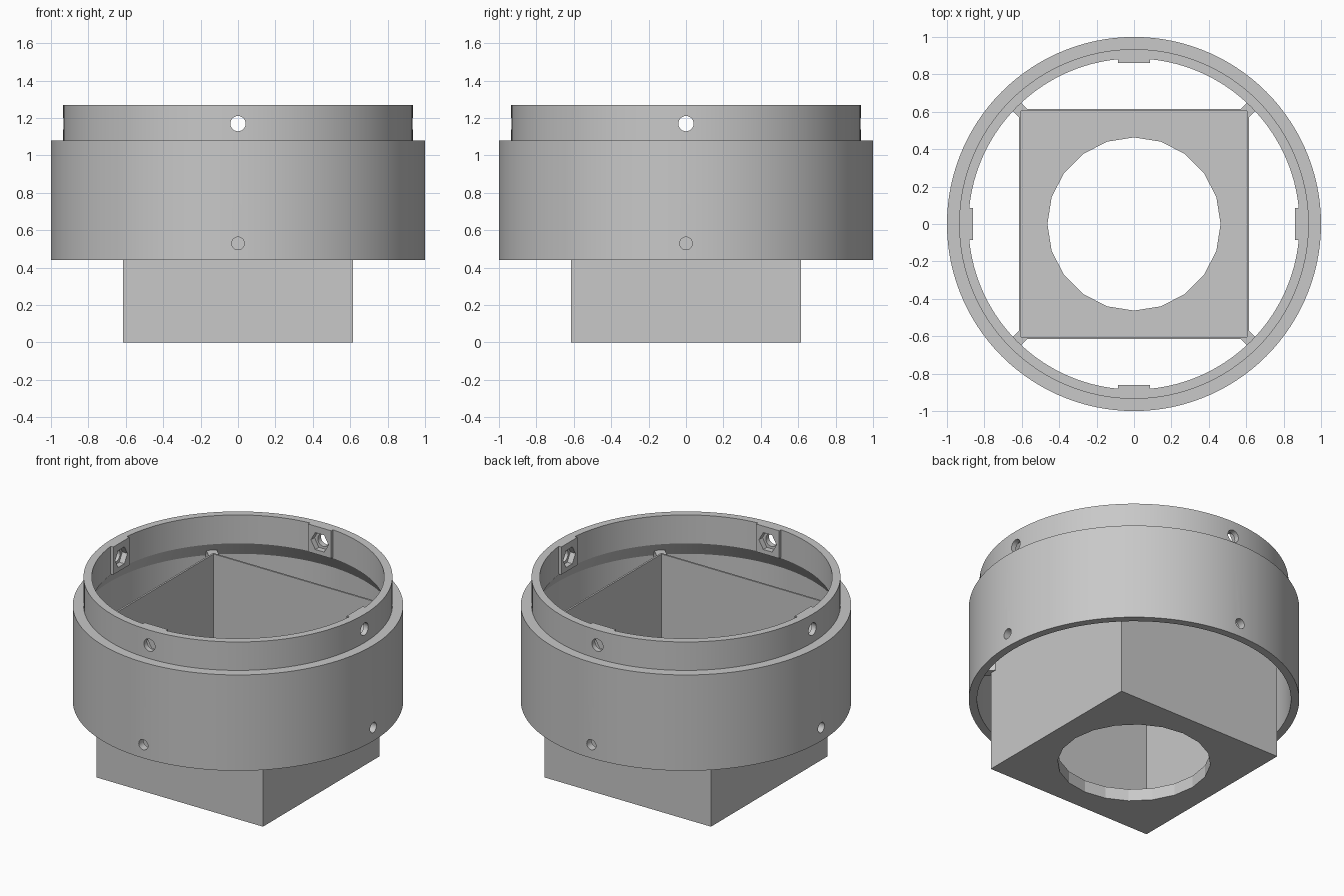
import bpy, bmesh
from math import pi, radians
from mathutils import Matrix, Vector

if "Cube" in bpy.data.objects:
    bpy.data.objects.remove(bpy.data.objects["Cube"], do_unlink=True)

grey = bpy.data.materials.new("plain_grey")
grey.use_nodes = True
colour = (0.58, 0.58, 0.58, 1)
grey.diffuse_color = colour
grey.node_tree.nodes["Principled BSDF"].inputs["Base Color"].default_value = colour


def finish(name, bm):
    bmesh.ops.recalc_face_normals(bm, faces=bm.faces)
    mesh = bpy.data.meshes.new(name)
    bm.to_mesh(mesh)
    bm.free()
    mesh.materials.append(grey)
    obj = bpy.data.objects.new(name, mesh)
    bpy.context.collection.objects.link(obj)
    return obj


def select(obj):
    bpy.ops.object.select_all(action='DESELECT')
    obj.select_set(True)
    bpy.context.view_layer.objects.active = obj


def boolean(obj, tool, operation):
    tool.hide_render = True
    mod = obj.modifiers.new(operation.lower(), 'BOOLEAN')
    mod.object, mod.operation, mod.solver = tool, operation, 'EXACT'
    select(obj)
    bpy.ops.object.modifier_apply(modifier=mod.name)
    bpy.data.objects.remove(tool, do_unlink=True)


def add_box(bm, low, high, turn=Matrix()):
    low, high = Vector(low), Vector(high)
    place = Matrix.Translation((low + high) / 2) @ Matrix.Diagonal((*(high - low), 1))
    bmesh.ops.create_cube(bm, size=1, matrix=turn @ place)


def add_rod(bm, sides, radius, start, end, z, turn):
    # Rod along the radial +x direction, then turned about z
    place = Matrix.Translation(((start + end) / 2, 0, z)) @ Matrix.Rotation(pi / 2, 4, 'Y')
    bmesh.ops.create_cone(bm, cap_ends=True, segments=sides, radius1=radius,
                          radius2=radius, depth=end - start, matrix=turn @ place)


quarters = [Matrix.Rotation(i * pi / 2, 4, 'Z') for i in range(4)]

# Stepped collar: wide socket below, narrow spigot above
profile = [(0.95, 0.44), (1, 0.44), (1, 1.08), (0.935, 1.08), (0.935, 1.27),
           (0.885, 1.27), (0.885, 1.08), (0.95, 0.98)]
bm = bmesh.new()
verts = [bm.verts.new((r, 0, z)) for r, z in profile]
edges = [bm.edges.new((v, verts[i - 1])) for i, v in enumerate(verts)]
bmesh.ops.spin(bm, geom=verts + edges, axis=(0, 0, 1), cent=(0, 0, 0),
               angle=2 * pi, steps=120, use_duplicate=False)
bmesh.ops.remove_doubles(bm, verts=bm.verts, dist=0.0005)
collar = finish("collar", bm)

# Flat nut pads, hexagonal pockets and screw holes on four sides
pads, pockets, holes = bmesh.new(), bmesh.new(), bmesh.new()
for turn in quarters:
    add_box(pads, (0.862, -0.085, 1.085), (0.91, 0.085, 1.27), turn)
    add_rod(pockets, 6, 0.065, 0.8, 0.9, 1.17, turn)
    add_rod(holes, 24, 0.041, 0.8, 1.1, 1.17, turn)
    add_rod(holes, 24, 0.034, 0.8, 1.1, 0.53, turn)
boolean(collar, finish("nut_pads", pads), 'UNION')
boolean(collar, finish("nut_pocket_cutter", pockets), 'DIFFERENCE')
boolean(collar, finish("screw_hole_cutter", holes), 'DIFFERENCE')
select(collar)
bpy.ops.object.shade_smooth_by_angle(angle=radians(30))

# Thin square box with a round opening in its floor
bm = bmesh.new()
add_box(bm, (-0.615, -0.615, 0), (0.615, 0.615, 1.03))
box = finish("square_box", bm)
bm = bmesh.new()
add_box(bm, (-0.603, -0.603, 0.08), (0.603, 0.603, 1.2))
boolean(box, finish("box_cavity_cutter", bm), 'DIFFERENCE')
bm = bmesh.new()
bmesh.ops.create_cone(bm, cap_ends=True, segments=20, radius1=0.463, radius2=0.463,
                      depth=0.6, matrix=Matrix.Rotation(pi / 2, 4, 'Z'))
boolean(box, finish("floor_opening_cutter", bm), 'DIFFERENCE')

# Corner ribs that tie the box to the collar
bm = bmesh.new()
plan = [(0.862, 0), (0.832, -0.032), (0.97, -0.032), (0.97, 0.032), (0.832, 0.032)]
for turn in quarters:
    diagonal = turn @ Matrix.Rotation(pi / 4, 4, 'Z')
    face = bm.faces.new([bm.verts.new(diagonal @ Vector((x, y, 0.67))) for x, y in plan])
    grown = bmesh.ops.extrude_face_region(bm, geom=[face], use_keep_orig=True)
    top = [g for g in grown["geom"] if isinstance(g, bmesh.types.BMVert)]
    bmesh.ops.translate(bm, verts=top, vec=(0, 0, 0.355))
finish("corner_ribs", bm)
